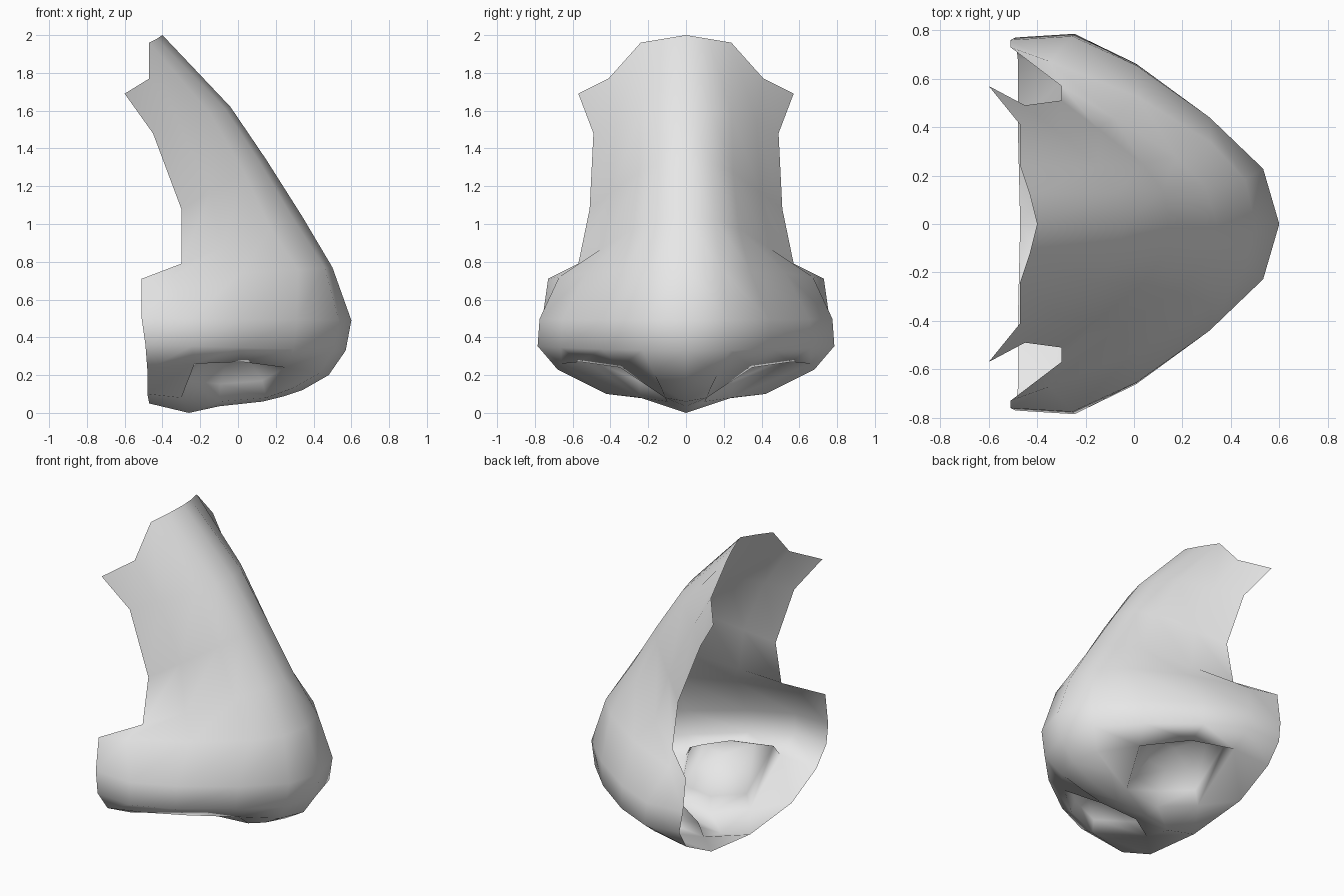
import bpy
import bmesh
from mathutils import Vector

default_cube = bpy.data.objects.get("Cube")
if default_cube:
    bpy.data.objects.remove(default_cube, do_unlink=True)

# Cross-section shapes: (share of the way back, share of the half width)
BRIDGE_SHAPE = [(0, 0), (.07, .27), (.26, .49), (.66, .77), (1, 1)]
WING_TOP_SHAPE = [(0, 0), (.04, .25), (.18, .46), (.48, .72), (.84, .92), (1, 1)]
WING_SHAPE = [(0, 0), (.06, .30), (.26, .58), (.53, .86), (.77, 1.02), (1, 1)]


def section(shape, front, edge):
    """Half cross-section from the midline to the open back edge."""
    front, edge = Vector(front), Vector(edge)
    points = []
    for back, side in shape:
        point = front.lerp(edge, back)
        point.y = edge.y * side
        points.append(point)
    return points


def make_material(name, color):
    material = bpy.data.materials.new(name)
    material.use_nodes = True
    material.diffuse_color = color
    material.node_tree.nodes["Principled BSDF"].inputs["Base Color"].default_value = color
    return material


# Bridge, from the ragged top edge down to the wings
rows = [
    [(-.4, 0, 2), (-.43, .12, 1.98), (-.47, .24, 1.96), (-.47, .41, 1.77), (-.6, .57, 1.69)],
    section(BRIDGE_SHAPE, (-.04, 0, 1.62), (-.45, .49, 1.48)),
    section(BRIDGE_SHAPE, (.15, 0, 1.34), (-.3, .51, 1.08)),
    section(BRIDGE_SHAPE, (.34, 0, 1.04), (-.3, .57, .79)),
]
for row in rows:
    row.append(row[-1])  # closes to a point where the wings begin

# Tip and wings
rows += [
    section(WING_TOP_SHAPE, (.5, 0, .77), (-.51, .73, .71)),
    section(WING_SHAPE, (.6, 0, .49), (-.51, .76, .5)),
    section(WING_SHAPE, (.57, 0, .33), (-.49, .77, .36)),
]

# Underside: outer nostril rim, inner nostril rim, midline
rows += [
    [(.48, 0, .2), (.43, .17, .21), (.25, .35, .24), (.02, .56, .27), (-.23, .66, .26), (-.48, .68, .23)],
    [(.34, 0, .12), (.29, .13, .13), (.15, .11, .08), (-.1, .1, .06), (-.3, .24, .08), (-.48, .42, .1)],
    [(.34, 0, .12), (.25, 0, .09), (.13, 0, .06), (-.1, 0, .035), (-.26, 0, 0), (-.47, 0, .05)],
]

bm = bmesh.new()
grid = [[bm.verts.new(point) for point in row] for row in rows]
OUTER_RIM = 7
NOSTRIL_COLUMNS = (2, 3)

# Skin, leaving the nostril open
for r in range(len(grid) - 1):
    for c in range(len(grid[r]) - 1):
        if r == OUTER_RIM and c in NOSTRIL_COLUMNS:
            continue
        bm.faces.new((grid[r][c], grid[r + 1][c], grid[r + 1][c + 1], grid[r][c + 1]))

# Nostril pocket: the rim steps inward and upward to a closed dome
rim = [grid[OUTER_RIM][c] for c in (2, 3, 4)]
rim += [grid[OUTER_RIM + 1][c] for c in (4, 3, 2)]
center = sum((v.co for v in rim), Vector()) / len(rim)
loop = rim
for scale, rise in ((.88, .08), (.55, .15)):
    inner = []
    for v in rim:
        inner.append(bm.verts.new(center + (v.co - center) * scale + Vector((0, 0, rise))))
    for i in range(len(loop)):
        j = (i + 1) % len(loop)
        bm.faces.new((loop[j], loop[i], inner[i], inner[j]))
    loop = inner
dome_top = bm.verts.new(center + Vector((0, 0, .17)))
for i in range(len(loop)):
    bm.faces.new((loop[(i + 1) % len(loop)], loop[i], dome_top))

bmesh.ops.remove_doubles(bm, verts=bm.verts[:], dist=.0005)
bmesh.ops.recalc_face_normals(bm, faces=bm.faces[:])

# Keep the skin facing forward
bm.faces.ensure_lookup_table()
front_face = max(bm.faces, key=lambda f: f.calc_center_median().x)
if front_face.normal.x < 0:
    bmesh.ops.reverse_faces(bm, faces=bm.faces[:])

mesh = bpy.data.meshes.new("nose")
bm.to_mesh(mesh)
bm.free()
mesh.materials.append(make_material("light grey", (.8, .8, .8, 1)))
for polygon in mesh.polygons:
    polygon.use_smooth = True

nose = bpy.data.objects.new("nose", mesh)
bpy.context.collection.objects.link(nose)

# Mirror the half across the midline
mirror = nose.modifiers.new("Mirror", 'MIRROR')
mirror.use_axis = (False, True, False)
mirror.use_clip = True
mirror.merge_threshold = .001
